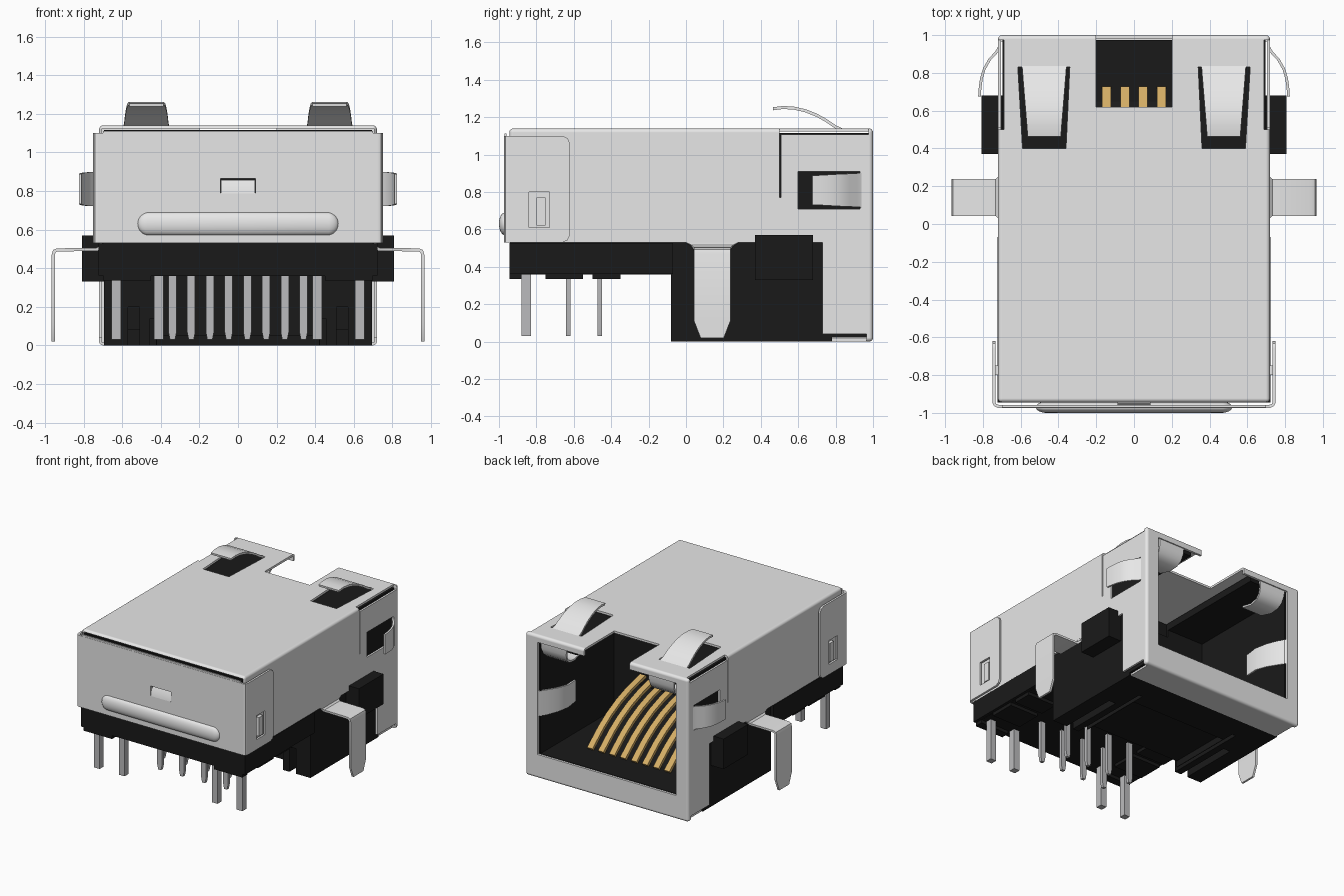
import bpy, bmesh, math
from mathutils import Vector

if "Cube" in bpy.data.objects:
    bpy.data.objects.remove(bpy.data.objects["Cube"])


def material(name, col):
    m = bpy.data.materials.new(name)
    m.diffuse_color = (*col, 1)
    m.use_nodes = True
    m.node_tree.nodes["Principled BSDF"].inputs["Base Color"].default_value = m.diffuse_color
    return m


METAL = material("shell metal", (0.81, 0.81, 0.81))
BLACK = material("black plastic", (0.010, 0.010, 0.010))
PIN = material("pin metal", (0.50, 0.50, 0.51))
GOLD = material("gold", (0.66, 0.42, 0.13))


def finish(name, bm, mat):
    bmesh.ops.recalc_face_normals(bm, faces=bm.faces)
    me = bpy.data.meshes.new(name)
    bm.to_mesh(me)
    bm.free()
    me.materials.append(mat)
    ob = bpy.data.objects.new(name, me)
    bpy.context.collection.objects.link(ob)
    return ob


def box(name, x, y, z, mat, bevel=0):
    bm = bmesh.new()
    bmesh.ops.create_cube(bm, size=1)
    for v in bm.verts:
        v.co = [(r[0] + r[1]) / 2 + c * (r[1] - r[0]) for c, r in zip(v.co, (x, y, z))]
    if bevel:
        bmesh.ops.bevel(bm, geom=bm.edges[:], offset=bevel, segments=4, profile=0.5, affect='EDGES')
    return finish(name, bm, mat)


def prism(name, pts, place, a, b, mat):
    """Extrude a 2D outline from a to b; place maps (u, v, s) to xyz."""
    bm = bmesh.new()
    lo, hi = ([bm.verts.new(place(u, v, s)) for u, v in pts] for s in (a, b))
    bm.faces.new(lo)
    bm.faces.new(hi)
    for i in range(len(pts)):
        j = (i + 1) % len(pts)
        bm.faces.new((lo[i], lo[j], hi[j], hi[i]))
    return finish(name, bm, mat)


def ribbon(name, path, place, centre, half, t, mat):
    """Bent sheet strip along a 2D path, with a half width at every point."""
    bm = bmesh.new()
    p = [Vector(q) for q in path]
    rings = []
    for i, q in enumerate(p):
        d0 = (q - p[i - 1]).normalized() if i else (p[1] - q).normalized()
        d1 = (p[i + 1] - q).normalized() if i < len(p) - 1 else d0
        d = (d0 + d1).normalized()
        n = Vector((-d.y, d.x)) * t / 2 / max(d.dot(d0), 0.5)
        h = half[min(i, len(half) - 1)]
        a, b = q + n, q - n
        rings.append([bm.verts.new(place(c.x, c.y, centre + s * h))
                      for c, s in ((a, -1), (a, 1), (b, 1), (b, -1))])
    for r, s in zip(rings, rings[1:]):
        for k in range(4):
            bm.faces.new((r[k], r[(k + 1) % 4], s[(k + 1) % 4], s[k]))
    bm.faces.new(rings[0])
    bm.faces.new(rings[-1])
    return finish(name, bm, mat)


def cut(ob, cutter):
    mod = ob.modifiers.new("cut", 'BOOLEAN')
    mod.operation, mod.solver, mod.object = 'DIFFERENCE', 'EXACT', cutter
    bpy.context.view_layer.objects.active = ob
    bpy.ops.object.modifier_apply(modifier=mod.name)
    bpy.data.objects.remove(cutter)


def cutbox(ob, x, y, z):
    cut(ob, box("cutter", x, y, z, ob.data.materials[0]))


# Metal shell: hollow box with lowered front skirt and jack opening
shell = box("shell", (-.72, .72), (-.945, 1), (0, 1.14), METAL, .022)
cutbox(shell, (-.704, .704), (-1.2, .982), (.016, 1.123))
cutbox(shell, (-1, 1), (-1.2, .73), (-.1, .53))
cutbox(shell, (-.69, .69), (.70, .78), (-.1, .05))
cutbox(shell, (-.61, .61), (.9, 1.1), (.19, 1.085))
cutbox(shell, (-.2, .2), (.62, 1.1), (1.03, 1.2))
cutbox(shell, (-1, 1), (.60, .93), (.71, .91))          # side spring windows
cutbox(shell, (-1, 1), (.50, .508), (.77, 1.11))        # side seams
for s in (-1, 1):
    cutbox(shell, sorted((s * .688, s * .8)), (.50, .975), (1.108, 1.2))   # open top corner
    cutbox(shell, sorted((s * .685, s * .8)), (.70, .965), (-.1, .042))    # open bottom corner
    cut(shell, prism("cutter", [(s * .36, .40), (s * .59, .40), (s * .615, .83), (s * .34, .83)],
                     lambda u, v, w: (u, v, w), 1.05, 1.2, METAL))         # top spring window

# Rear cover wrapping round both sides
side = [(.742, -.62), (.742, -.633), (.742, -.66), (.742, -.945), (.735, -.958), (.72, -.965)]
hs = [.245, .272, .285, .285, .285, .285]
cover = ribbon("rear_cover", side + [(-x, y) for x, y in reversed(side)],
               lambda u, v, s: (u, v, s), .815, hs + hs[::-1], .016, METAL)
cutbox(cover, (-.09, .09), (-1.1, -.9), (.79, .865))
cutbox(cover, (-1, 1), (-.84, -.73), (.61, .80))
ribbon("rear_cover_latch", [(-.968, .785), (-.962, .82), (-.945, .855)],
       lambda u, v, s: (s, u, v), 0, [.088], .012, METAL)
box("rear_top_lip", (-.70, .70), (-.971, -.959), (1.095, 1.112), METAL)

# Raised rounded bar on the rear cover
bm = bmesh.new()
bmesh.ops.create_uvsphere(bm, u_segments=24, v_segments=16, radius=.06)
for v in bm.verts:
    x, y, z = v.co
    # poles lie along x; stretch the halves apart
    push = .46 if z > 1e-4 else -.46 if z < -1e-4 else 0
    v.co = (z + push, -.97 + y * .5, .63 + x)
finish("rear_bar", bm, METAL)

# Plastic housing with plug cavity and latch channel
housing = box("housing", (-.695, .695), (-.08, .975), (0, 1.115), BLACK)
cutbox(housing, (-.60, .60), (.05, 1.1), (.19, 1.06))
cutbox(housing, (-.28, .28), (.03, 1.1), (1.0, 1.2))
cutbox(housing, (-1, 1), (.78, 1.1), (-.1, .022))
cutbox(housing, (-.43, .43), (-.2, -.02), (-.1, .36))
cutbox(housing, (-.42, .42), (-.2, .5), (-.1, .05))
for s in (-1, 1):
    cutbox(housing, sorted((s * .425, s * .455)), (-.2, .6), (-.1, .14))
    cutbox(housing, sorted((s * .51, s * .57)), (-.2, .04), (-.1, .2))
    cutbox(housing, sorted((s * .51, s * .57)), (-.2, .4), (-.1, .08))
box("rear_block", (-.70, .70), (-.94, -.08), (.36, 1.112), BLACK)
box("rear_ledge", (-.722, .722), (-.945, -.07), (.362, .528), BLACK)
prism("contact_ramp", [(.04, .185), (.66, .185), (.04, .45)],
      lambda u, v, s: (s, u, v), -.42, .42, BLACK)

for s in (-1, 1):
    tag = "right" if s > 0 else "left"
    box(f"locating_block_{tag}", sorted((s * .69, s * .808)), (.37, .68), (.33, .57), BLACK)
    box(f"cover_catch_{tag}", sorted((s * .71, s * .745)), (-.80, -.75), (.62, .77), METAL)
    for i, (y0, y1) in enumerate(((-.945, -.88), (-.75, -.55), (-.50, -.35))):
        box(f"standoff_{tag}_{i}", sorted((s * .45, s * .70)), (y0, y1), (.335, .365), BLACK)

    # Outer grounding springs: top and side
    ribbon(f"top_spring_{tag}",
           [(.84, 1.13), (.80, 1.148), (.75, 1.182), (.70, 1.21), (.64, 1.234), (.58, 1.248), (.52, 1.252), (.465, 1.245)],
           lambda u, v, w: (w, u, v), s * .475, [.118, .115, .111, .107, .102, .097, .092, .088], .016, METAL)
    ribbon(f"side_spring_{tag}",
           [(.94, .711), (.91, .728), (.87, .765), (.82, .793), (.77, .808), (.72, .815), (.675, .818)],
           lambda u, v, w: (s * v, u, w), .81, [.092, .090, .088, .086, .083, .080, .078], .014, METAL)
    # Inner plug springs folded back from the front edge
    ribbon(f"inner_top_spring_{tag}", [(.985, 1.095), (.982, 1.04), (.965, .995), (.93, .965), (.86, .955), (.76, .98)],
           lambda u, v, w: (w, u, v), s * .475, [.115, .11, .105, .10, .095, .09], .014, METAL)
    ribbon(f"inner_side_spring_{tag}", [(.985, .615), (.93, .58), (.85, .54), (.76, .515), (.65, .525)],
           lambda u, v, w: (s * v, u, w), .59, [.10, .10, .095, .09, .085], .014, METAL)

    # Bent board tabs
    ribbon(f"ground_tab_{tag}",
           [(.711, .56), (.711, .53), (.713, .512), (.73, .497), (.935, .495), (.952, .488),
            (.957, .47), (.957, .11), (.957, .02)],
           lambda u, v, w: (s * u, w, v), .14, [.145, .14, .11, .097, .097, .097, .097, .097, .062], .016, METAL)

    # Heavy rear pins
    for x in (.41, .63):
        ribbon(f"rear_pin_{tag}_{x}", [(-.855, .38), (-.855, .03)],
               lambda u, v, w: (w, u, v), s * x, [.025], .05, PIN)

# Eight signal pins in two staggered rows, and eight gold contacts
for i in range(8):
    y = -.63 if i % 2 else -.46
    x = (i - 3.5) * .097
    ribbon(f"signal_pin_{i}", [(y, .38), (y, .07), (y, .03)],
           lambda u, v, w: (w, u, v), x, [.021, .021, .013], .024, PIN)
    ribbon(f"gold_contact_{i}",
           [(.72, .20), (.66, .25), (.58, .315), (.48, .38), (.36, .44), (.22, .49), (.05, .53)],
           lambda u, v, w: (w, u, v), x, [.024], .025, GOLD)

# Smooth the rounded metal, keep hard edges and flat panels
for ob in bpy.context.scene.objects:
    ob.select_set(True)
bpy.context.view_layer.objects.active = shell
bpy.ops.object.shade_smooth_by_angle(angle=math.radians(35))
for ob in (shell, cover):
    wn = ob.modifiers.new("even normals", 'WEIGHTED_NORMAL')
    wn.keep_sharp = True
    wn.weight = 100
